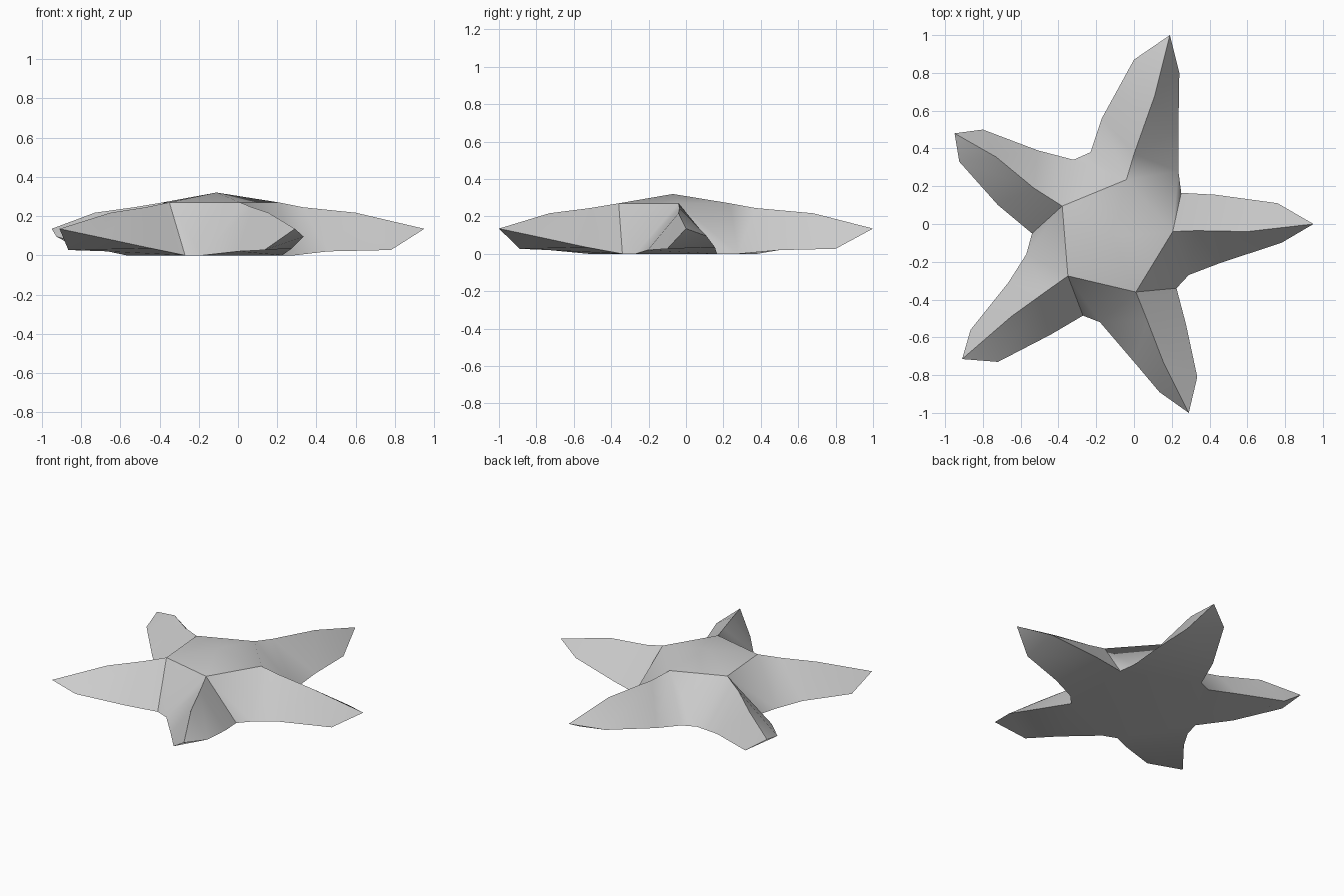
import bpy
import bmesh
import math

cube = bpy.data.objects.get("Cube")
if cube:
    bpy.data.objects.remove(cube, do_unlink=True)


def make_material(name, color):
    material = bpy.data.materials.new(name)
    material.use_nodes = True
    material.diffuse_color = color
    material.node_tree.nodes["Principled BSDF"].inputs["Base Color"].default_value = color
    return material


# Heights shared by every arm, listed from the arm's end towards the body
TIP_HEIGHT = 0.135
RIDGE_HEIGHTS = (0.217, 0.245, 0.27)
CLOCKWISE_HEIGHTS = (0.027, 0.02, 0)
COUNTER_HEIGHTS = (0.095, 0.035, 0)
CROWN = (-0.11, -0.07, 0.32)

# Plan of each arm, counter-clockwise from the left arm:
# tip, crest line, clockwise rim and counter-clockwise rim
ARMS = [
    dict(tip=(0.95, 0),
         ridge=[(0.6, -0.04), (0.33, -0.035), (0.205, -0.04)],
         clockwise=[(0.78, -0.1), (0.46, -0.205), (0.29, -0.27)],
         counter=[(0.76, 0.11), (0.43, 0.155), (0.25, 0.165)]),
    dict(tip=(0.19, 1),
         ridge=[(0.11, 0.68), (0, 0.37), (-0.04, 0.235)],
         clockwise=[(0.24, 0.8), (0.235, 0.5), (0.235, 0.28)],
         counter=[(0, 0.87), (-0.17, 0.56), (-0.23, 0.38)]),
    dict(tip=(-0.95, 0.48),
         ridge=[(-0.73, 0.355), (-0.53, 0.19), (-0.38, 0.095)],
         clockwise=[(-0.8, 0.5), (-0.51, 0.39), (-0.32, 0.34)],
         counter=[(-0.925, 0.33), (-0.72, 0.1), (-0.54, -0.05)]),
    dict(tip=(-0.91, -0.715),
         ridge=[(-0.65, -0.49), (-0.47, -0.36), (-0.35, -0.275)],
         clockwise=[(-0.865, -0.56), (-0.665, -0.31), (-0.57, -0.16)],
         counter=[(-0.72, -0.73), (-0.44, -0.585), (-0.27, -0.485)]),
    dict(tip=(0.29, -1),
         ridge=[(0.155, -0.73), (0.07, -0.51), (0.01, -0.36)],
         clockwise=[(0.135, -0.89), (0, -0.73), (-0.18, -0.52)],
         counter=[(0.335, -0.81), (0.275, -0.53), (0.225, -0.34)]),
]


def add_line(bm, plan, heights):
    """Lift a flat line of points to the given heights."""
    return [bm.verts.new((x, y, z)) for (x, y), z in zip(plan, heights)]


def add_strip(bm, first, second):
    """Fill the band between two matching lines."""
    for i in range(len(first) - 1):
        bm.faces.new((first[i], first[i + 1], second[i + 1], second[i]))


def add_arm(bm, arm):
    """Build a three-sided arm and return its inner ring."""
    tip = bm.verts.new((*arm["tip"], TIP_HEIGHT))
    ridge = add_line(bm, arm["ridge"], RIDGE_HEIGHTS)
    clockwise = add_line(bm, arm["clockwise"], CLOCKWISE_HEIGHTS)
    counter = add_line(bm, arm["counter"], COUNTER_HEIGHTS)
    sides = (ridge, clockwise, counter)
    for side, following in zip(sides, sides[1:] + sides[:1]):
        bm.faces.new((tip, side[0], following[0]))
        add_strip(bm, side, following)
    return [side[-1] for side in sides]


bm = bmesh.new()
roots = [add_arm(bm, arm) for arm in ARMS]

# Central body: raised crown, valleys between arms and flat underside
crown = bm.verts.new(CROWN)
underside = []
for root, neighbour in zip(roots, roots[1:] + roots[:1]):
    ridge, clockwise, counter = root
    next_ridge, next_clockwise, _ = neighbour
    bm.faces.new((crown, ridge, next_ridge))
    bm.faces.new((ridge, counter, next_clockwise))
    bm.faces.new((ridge, next_clockwise, next_ridge))
    underside += [clockwise, counter]
bm.faces.new(underside)

bmesh.ops.recalc_face_normals(bm, faces=bm.faces)
mesh = bpy.data.meshes.new("starfish_body")
bm.to_mesh(mesh)
bm.free()

starfish = bpy.data.objects.new("starfish_body", mesh)
bpy.context.collection.objects.link(starfish)
mesh.materials.append(make_material("pale_grey", (0.6, 0.6, 0.6, 1)))

# Soft body with crisp crests and rims
bpy.ops.object.select_all(action="DESELECT")
starfish.select_set(True)
bpy.context.view_layer.objects.active = starfish
bpy.ops.object.shade_smooth_by_angle(angle=math.radians(40))
